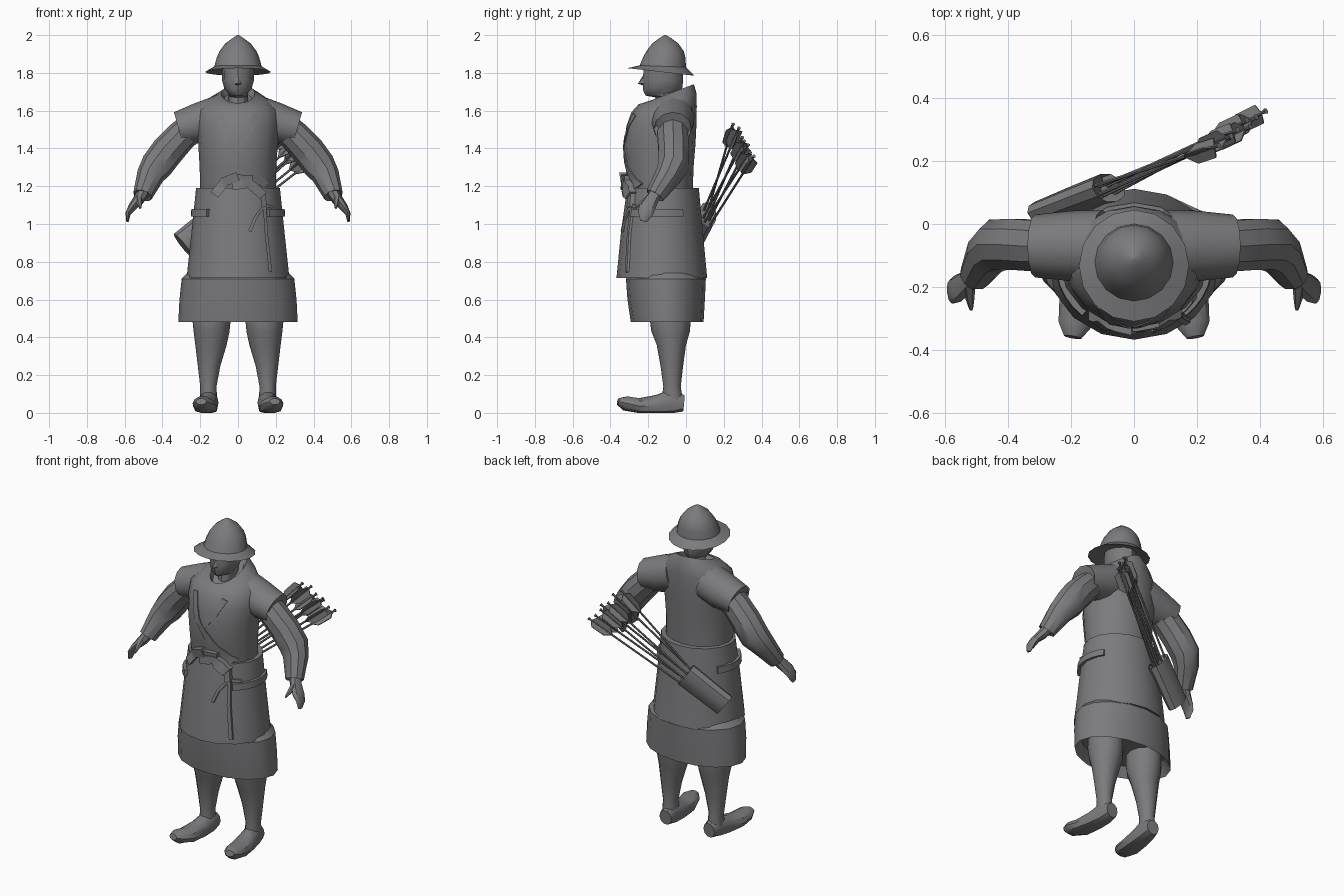
import bpy, bmesh, math
from mathutils import Vector
from mathutils.bvhtree import BVHTree

if "Cube" in bpy.data.objects:
    bpy.data.objects.remove(bpy.data.objects["Cube"])

grey = bpy.data.materials.new("slate_grey")
grey.diffuse_color = (0.2, 0.2, 0.21, 1)
grey.use_nodes = True
grey.node_tree.nodes["Principled BSDF"].inputs["Base Color"].default_value = grey.diffuse_color


def skin(name, rings, mirror=False, smooth=True):
    """Bridge equal-length point rings, cap the ends, optionally add an x-mirrored copy."""
    bm = bmesh.new()
    for s in ((1, -1) if mirror else (1,)):
        vs = [[bm.verts.new((p[0] * s, p[1], p[2])) for p in r] for r in rings]
        n = len(vs[0])
        for a, b in zip(vs, vs[1:]):
            for i in range(n):
                j = (i + 1) % n
                bm.faces.new((a[i], a[j], b[j], b[i]))
        bm.faces.new(vs[0])
        bm.faces.new(vs[-1])
    bmesh.ops.recalc_face_normals(bm, faces=bm.faces)
    me = bpy.data.meshes.new(name)
    bm.to_mesh(me)
    bm.free()
    me.materials.append(grey)
    ob = bpy.data.objects.new(name, me)
    bpy.context.collection.objects.link(ob)
    if smooth:
        bpy.ops.object.select_all(action='DESELECT')
        ob.select_set(True)
        bpy.context.view_layer.objects.active = ob
        bpy.ops.object.shade_smooth_by_angle(angle=math.radians(35))
    return ob


def ring(zf, zb, rx, yf, yb, cx=0, n=16):
    """Horizontal oval; front and back may sit at different heights."""
    out = []
    for i in range(n):
        a = math.tau * i / n
        f = (1 + math.sin(a)) / 2
        out.append(Vector((cx + rx * math.cos(a), yf + (yb - yf) * f, zf + (zb - zf) * f)))
    return out


def tube(pts, radii, ref=(0, 1, 0), n=10, floor=None):
    """Oval rings square to a path; first radius lies across ref, second along it."""
    pts = [Vector(p) for p in pts]
    out = []
    for i, p in enumerate(pts):
        t = (pts[min(i + 1, len(pts) - 1)] - pts[max(i - 1, 0)]).normalized()
        u = t.cross(Vector(ref)).normalized()
        v = u.cross(t)
        a, b = radii[i]
        r = [p + u * a * math.cos(math.tau * k / n) + v * b * math.sin(math.tau * k / n)
             for k in range(n)]
        if floor is not None:
            for q in r:
                q.z = max(q.z, floor)
        out.append(r)
    return out


# helmet with tilted brim
skin("helmet", [ring(1.83, 1.81, .10, -.22, -.02),
                ring(1.825, 1.785, .175, -.31, .045),
                ring(1.84, 1.83, .125, -.245, .0),
                ring(1.88, 1.88, .113, -.228, -.003),
                ring(1.915, 1.915, .098, -.21, -.012),
                ring(1.955, 1.955, .068, -.18, -.04),
                ring(1.985, 1.985, .028, -.14, -.08),
                ring(2.0, 2.0, .004, -.114, -.106)])

# head, neck and nose
skin("head", [ring(1.58, 1.6, .055, -.17, -.03, n=12), ring(1.67, 1.69, .052, -.16, -.025, n=12),
              ring(1.68, 1.70, .05, -.215, -.03, n=12), ring(1.71, 1.72, .072, -.228, -.02, n=12),
              ring(1.76, 1.76, .084, -.23, -.015, n=12), ring(1.85, 1.85, .085, -.22, -.02, n=12)])
skin("nose", [[(-.008, -.225, 1.79), (.008, -.225, 1.79), (.005, -.215, 1.79)],
              [(-.018, -.225, 1.745), (.018, -.225, 1.745), (0, -.255, 1.742)],
              [(-.014, -.222, 1.735), (.014, -.222, 1.735), (0, -.23, 1.735)]])

# tunic body with open collar
torso = skin("tunic_body", [ring(1.15, 1.15, .2, -.295, .035), ring(1.3, 1.3, .203, -.32, .04),
                            ring(1.42, 1.42, .21, -.33, .05), ring(1.52, 1.52, .218, -.315, .055),
                            ring(1.59, 1.62, .21, -.29, .057), ring(1.635, 1.69, .155, -.25, .056),
                            ring(1.64, 1.74, .09, -.225, .042), ring(1.61, 1.70, .075, -.205, .01)])
skin("shoulder_caps", tube([(.10, -.07, 1.57), (.20, -.07, 1.535), (.315, -.07, 1.505), (.29, -.07, 1.51)],
                           [(.11, .115), (.108, .112), (.09, .1), (.075, .08)], n=12), True)

# sleeves and hands
skin("sleeves", tube([(.2, -.07, 1.55), (.3, -.07, 1.465), (.37, -.065, 1.39), (.43, -.065, 1.31),
                      (.465, -.095, 1.255), (.505, -.165, 1.15), (.495, -.15, 1.17)],
                     [(.08, .08), (.083, .085), (.088, .085), (.086, .085),
                      (.073, .072), (.052, .052), (.035, .035)]), True)
skin("hands", tube([(.495, -.15, 1.18), (.525, -.18, 1.13), (.56, -.205, 1.09),
                    (.582, -.215, 1.055), (.585, -.225, 1.015)],
                   [(.034, .034), (.03, .036), (.022, .045), (.014, .04), (.007, .018)], n=8), True)
skin("thumbs", tube([(.525, -.19, 1.14), (.522, -.235, 1.11), (.518, -.272, 1.085)],
                    [(.02, .02), (.015, .015), (.006, .006)], (0, 0, 1), 6), True)

# layered skirts, hollow from below
apron = skin("upper_skirt", [ring(1.19, 1.19, .19, -.28, .02), ring(1.19, 1.19, .222, -.312, .068),
                             ring(.95, .95, .247, -.345, .09), ring(.715, .715, .272, -.368, .112),
                             ring(.73, .73, .24, -.33, .08)])
skin("lower_skirt", [ring(.74, .74, .27, -.29, .08), ring(.71, .71, .298, -.318, .105),
                     ring(.6, .6, .31, -.31, .1), ring(.48, .48, .316, -.292, .093),
                     ring(.54, .54, .27, -.26, .06)])

# legs and turned-out shoes
legs = [(.6, .095, -.19, .025, .14), (.48, .1, -.19, .025, .14), (.43, .095, -.183, .02, .14),
        (.36, .083, -.155, 0, .143), (.25, .06, -.135, -.015, .153), (.14, .043, -.12, -.028, .157),
        (.06, .045, -.13, -.015, .155)]
skin("legs", [ring(z, z, rx, yf, yb, cx, 12) for z, rx, yf, yb, cx in legs], True)
skin("shoes", tube([(.15, -.012, .05), (.153, -.07, .055), (.162, -.15, .04), (.175, -.25, .035),
                    (.188, -.32, .05), (.195, -.36, .06)],
                   [(.04, .045), (.05, .075), (.057, .058), (.063, .045), (.053, .04), (.028, .018)],
                   (0, 0, 1), 10, 0), True)

# ribbons laid over the clothing
trees = [BVHTree.FromPolygons([v.co for v in o.data.vertices], [p.vertices for p in o.data.polygons])
         for o in (torso, apron)]


def front_y(x, z):
    hits = [t.ray_cast(Vector((x, -2, z)), Vector((0, 1, 0)))[0] for t in trees]
    return min([h.y for h in hits if h] or [-.1])


def ribbon(name, path, width, thick):
    path = [Vector(p) for p in path]
    pts = [a.lerp(b, k / 4) for a, b in zip(path, path[1:]) for k in range(4)] + [path[-1]]
    rings = []
    for i, p in enumerate(pts):
        t = (pts[min(i + 1, len(pts) - 1)] - pts[max(i - 1, 0)]).normalized()
        s = Vector((-t.y, t.x)) * width / 2
        a, b = p + s, p - s
        ya, yb = front_y(*a), front_y(*b)
        rings.append([(a.x, ya - thick, a.y), (b.x, yb - thick, b.y),
                      (b.x, yb + .01, b.y), (a.x, ya + .01, a.y)])
    skin(name, rings)


ribbon("long_lapel", [(-.1, 1.585), (-.06, 1.44), (.04, 1.31), (.15, 1.2)], .04, .006)
ribbon("short_lapel", [(.1, 1.58), (.055, 1.49), (-.02, 1.4)], .035, .005)
ribbon("sash_bow_left", [(-.125, 1.155), (-.07, 1.225), (.0, 1.25)], .05, .04)
ribbon("sash_bow_right", [(-.03, 1.205), (.06, 1.215), (.135, 1.15)], .05, .035)
ribbon("sash_top", [(-.02, 1.25), (.08, 1.245)], .025, .03)
ribbon("cord_knot", [(.13, 1.16), (.14, 1.09)], .028, .025)
ribbon("long_cord", [(.14, 1.11), (.15, .95), (.172, .745)], .017, .012)
ribbon("short_cord", [(.14, 1.1), (.09, 1.03), (.062, .96)], .017, .012)
ribbon("side_cord", [(.14, 1.1), (.18, 1.09), (.21, 1.05)], .017, .012)

# belt bands on both hips
arc = []
for k in range(9):
    a = math.radians(-48 + 10 * k)
    arc.append([(r * math.cos(a), -.13 + (r - .03) * math.sin(a), z)
                for r, z in ((.247, 1.08), (.25, 1.04), (.22, 1.04), (.22, 1.08))])
skin("belt_bands", arc, True)

# quiver across the lower back
mouth = Vector((-.08, .115, 1.05))
low = Vector((-.29, .035, .885))
skin("quiver", tube([low, low.lerp(mouth, .5), mouth, mouth.lerp(low, .2)],
                    [(.08, .04), (.082, .045), (.085, .048), (.07, .035)], n=10))


# arrows fanning out of the quiver
def arrow(i, tip, start):
    tip, start = Vector(tip), Vector(start)
    d = (tip - start).normalized()
    skin(f"arrow_shaft_{i}", tube([start, tip - d * .012, tip], [(.006, .006), (.006, .006), (.01, .01)], n=6))
    u = d.cross(Vector((0, 1, 0))).normalized()
    v = u.cross(d)
    for k in range(3):
        a = math.tau * k / 3 + i
        out = u * math.cos(a) + v * math.sin(a)
        side = d.cross(out) * .0025
        prof = [tip - d * .17, tip - d * .125 + out * .036, tip - d * .04 + out * .036, tip - d * .02]
        skin(f"arrow_feather_{i}_{k}", [[p + side for p in prof], [p - side for p in prof]], smooth=False)


tips = [(.27, .25, 1.53), (.31, .28, 1.51), (.33, .30, 1.46), (.37, .31, 1.44),
        (.36, .33, 1.42), (.39, .34, 1.38), (.42, .36, 1.36)]
for i, tip in enumerate(tips):
    f = i / 6 - .5
    arrow(i, tip, mouth + Vector((.07 * f - .03, .015 * (-1) ** i - .015, -.09 * f - .03)))
